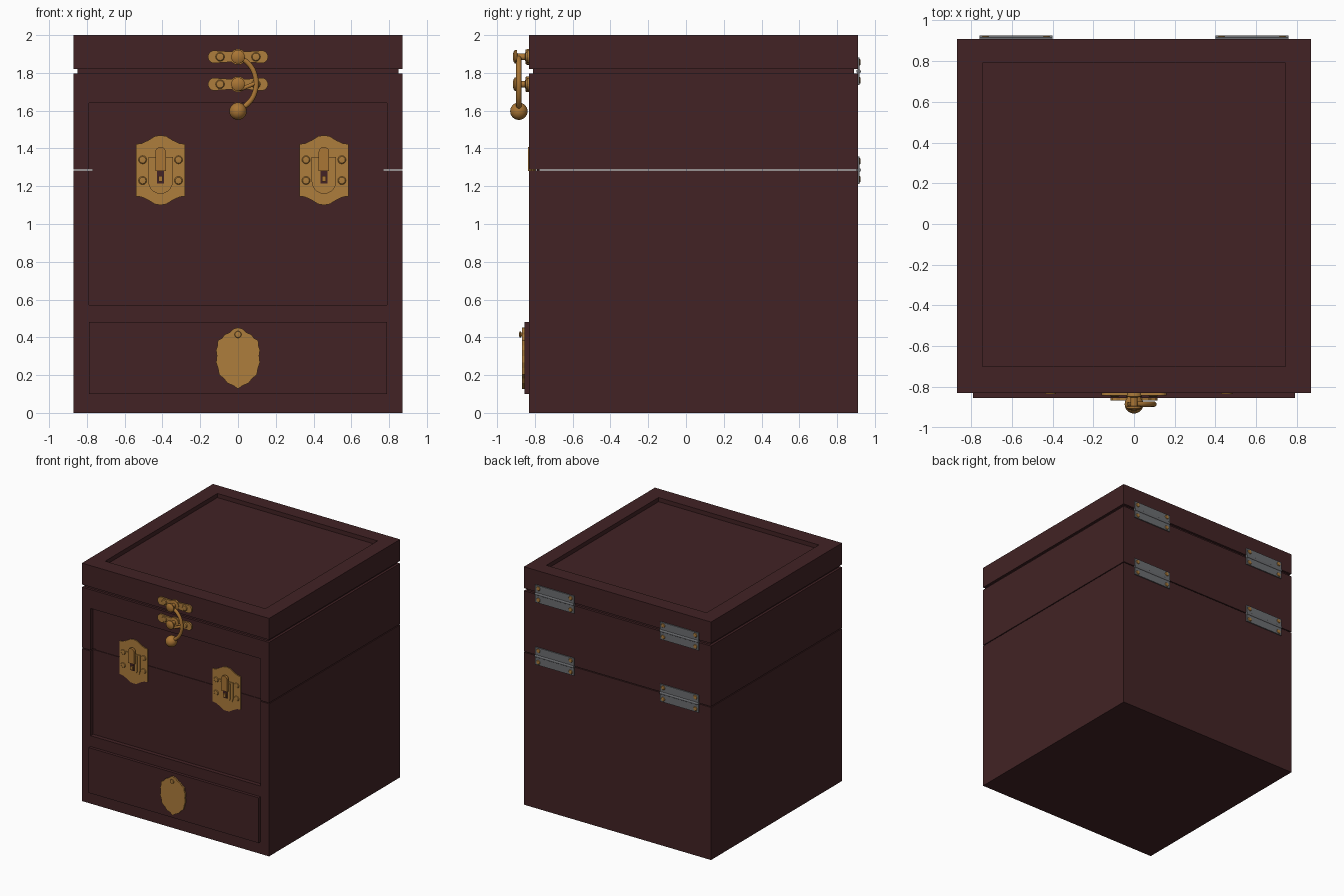
import bpy, bmesh, math
from mathutils import Matrix, Vector

cube = bpy.data.objects.get("Cube")
if cube:
    bpy.data.objects.remove(cube, do_unlink=True)


def material(name, rgb):
    m = bpy.data.materials.new(name)
    m.use_nodes = True
    m.diffuse_color = (*rgb, 1)
    m.node_tree.nodes["Principled BSDF"].inputs["Base Color"].default_value = (*rgb, 1)
    return m


WOOD = material("dark red wood", (0.054, 0.0165, 0.018))
BRASS = material("brass", (0.42, 0.205, 0.045))
BRONZE = material("deep brass", (0.40, 0.18, 0.035))
STEEL = material("grey steel", (0.15, 0.155, 0.165))


def finish(name, bm, mat, smooth=False):
    bmesh.ops.recalc_face_normals(bm, faces=bm.faces)
    me = bpy.data.meshes.new(name)
    bm.to_mesh(me)
    bm.free()
    me.materials.append(mat)
    ob = bpy.data.objects.new(name, me)
    bpy.context.collection.objects.link(ob)
    if smooth:
        activate(ob)
        bpy.ops.object.shade_smooth_by_angle(angle=math.radians(35))
    return ob


def activate(ob):
    bpy.ops.object.select_all(action='DESELECT')
    ob.select_set(True)
    bpy.context.view_layer.objects.active = ob


def box(name, x, y, z, mat=WOOD):
    bm = bmesh.new()
    bmesh.ops.create_cube(bm, size=1)
    for v in bm.verts:
        v.co = [lo + (c + 0.5) * (hi - lo) for c, (lo, hi) in zip(v.co, (x, y, z))]
    return finish(name, bm, mat)


def carve(ob, x, y, z):
    cutter = box("cutter", x, y, z)
    cutter.hide_render = True
    mod = ob.modifiers.new("recess", 'BOOLEAN')
    mod.operation, mod.object, mod.solver = 'DIFFERENCE', cutter, 'EXACT'
    activate(ob)
    bpy.ops.object.modifier_apply(modifier=mod.name)
    bpy.data.objects.remove(cutter, do_unlink=True)


def plate(name, outline, cx, cz, back, front, mat=BRASS):
    """Extrude an x/z outline from y = back to y = front."""
    bm = bmesh.new()
    face = bm.faces.new([bm.verts.new((cx + x, back, cz + z)) for x, z in outline])
    new = bmesh.ops.extrude_face_region(bm, geom=[face])["geom"]
    bmesh.ops.translate(bm, vec=(0, front - back, 0),
                        verts=[v for v in new if isinstance(v, bmesh.types.BMVert)])
    return finish(name, bm, mat)


def mirrored(half):
    """Complete a right-hand outline listed from top to bottom."""
    return half + [(-x, z) for x, z in reversed(half) if x > 0]


def arc(cx, cz, r, start, end, n=10):
    angles = [math.radians(start + (end - start) * i / n) for i in range(n + 1)]
    return [(cx + r * math.cos(a), cz + r * math.sin(a)) for a in angles]


def lathe(name, x, z, profile, mat=BRASS, steps=20):
    """Turn (radius, y) points about an axis along y."""
    bm = bmesh.new()
    verts = [bm.verts.new((r, y, 0)) for r, y in profile]
    edges = [bm.edges.new(pair) for pair in zip(verts, verts[1:])]
    bmesh.ops.spin(bm, geom=verts + edges, axis=(0, 1, 0), cent=(0, 0, 0),
                   angle=2 * math.pi, steps=steps)
    bmesh.ops.remove_doubles(bm, verts=bm.verts, dist=0.0001)
    bmesh.ops.translate(bm, vec=(x, 0, z), verts=bm.verts)
    return finish(name, bm, mat, True)


def rivet(name, x, z, y, r, h):
    """Low domed head standing h out from y."""
    return lathe(name, x, z, [(r, y), (r * 0.8, y + h * 0.7), (0, y + h)], BRASS, 12)


def tube(name, points, radius, mat=BRONZE):
    cu = bpy.data.curves.new(name, 'CURVE')
    cu.dimensions = '3D'
    cu.bevel_depth, cu.bevel_resolution = radius, 3
    cu.use_fill_caps = True
    cu.resolution_u = 8
    sp = cu.splines.new('BEZIER')
    sp.bezier_points.add(len(points) - 1)
    for bp, co in zip(sp.bezier_points, points):
        bp.co = co
        bp.handle_left_type = bp.handle_right_type = 'AUTO'
    ob = bpy.data.objects.new(name, cu)
    ob.data.materials.append(mat)
    bpy.context.collection.objects.link(ob)
    activate(ob)
    bpy.ops.object.convert(target='MESH')
    bpy.ops.object.shade_smooth_by_angle(angle=math.radians(40))
    return ob


# Wooden case: base, middle section, lid and the narrow neck under the lid
W, FRONT, BACK, FLOOR = 0.87, -0.83, 0.91, -0.795
sides, depth = (-W, W), (FRONT, BACK)
base = box("base_case", sides, depth, (0, 1.282))
middle = box("middle_case", sides, depth, (1.289, 1.798))
lid = box("lid", sides, depth, (1.82, 2))
box("lid_neck", (-W + 0.02, W - 0.02), (FRONT + 0.02, BACK - 0.02), (1.79, 1.83))

# Recessed front panel and lid panel
carve(base, (-0.79, 0.79), (-1, FLOOR), (0.57, 1.4))
carve(middle, (-0.79, 0.79), (-1, FLOOR), (1.2, 1.64))
carve(lid, (-0.745, 0.745), (-0.70, 0.79), (1.965, 2.1))
box("panel_backing", (-0.77, 0.77), (FLOOR + 0.005, FLOOR + 0.02), (1.27, 1.3))

# Drawer front with its scalloped plate
box("drawer_front", (-0.79, 0.79), (-0.855, -0.82), (0.10, 0.48))
scallops = [(0, 0.165), (0.025, 0.157), (0.045, 0.138), (0.07, 0.128), (0.085, 0.108),
            (0.107, 0.096), (0.108, 0.07), (0.116, 0.045), (0.112, 0.015), (0.116, -0.02),
            (0.106, -0.05), (0.1, -0.085), (0.075, -0.105), (0.055, -0.13), (0.025, -0.142),
            (0, -0.16)]
plate("drawer_plate", mirrored(scallops), 0, 0.287, -0.855, -0.868)
lathe("drawer_pin", 0, 0.415, [(0.01, -0.866), (0.01, -0.874), (0.018, -0.876),
                               (0.016, -0.882), (0, -0.885)])

# Pair of draw latches
latch = [(0, 0.185), (0.03, 0.18), (0.065, 0.158), (0.1, 0.142), (0.13, 0.138), (0.13, -0.138),
         (0.1, -0.142), (0.065, -0.158), (0.03, -0.18), (0, -0.185)]
keeper = [(0.065, 0.07)] + arc(0, -0.06, 0.065, 0, -180) + [(-0.065, 0.07)]
inner = [(0.045, 0.06)] + arc(0, -0.055, 0.045, 0, -180) + [(-0.045, 0.06)]
lever = [(0.028, -0.005)] + arc(0, 0.095, 0.028, 0, 180) + [(-0.028, -0.005)]
for side, cx in (("right", -0.41), ("left", 0.455)):
    cz = 1.285
    plate(side + "_latch_plate", mirrored(latch), cx, cz, FLOOR, -0.803)
    plate(side + "_latch_keeper", keeper, cx, cz, -0.802, -0.811)
    plate(side + "_latch_tongue", inner, cx, cz, -0.810, -0.818)
    plate(side + "_latch_lever", lever, cx, cz, -0.815, -0.836, BRONZE)
    box(side + "_latch_slot", (cx - 0.018, cx + 0.018), (-0.820, -0.815), (1.215, 1.28), WOOD)
    box(side + "_latch_hook", (cx - 0.011, cx + 0.011), (-0.832, -0.815), (1.225, 1.255), BRONZE)
    for dx in (-0.095, 0.095):
        for dz in (-0.055, 0.055):
            rivet(side + "_latch_rivet", cx + dx, cz + dz, -0.803, 0.022, -0.006)

# Swing clasp: two lobed plates with studs
lobe = (arc(0.125, 0, 0.034, -80, 80) + arc(0, 0, 0.042, 40, 140)
        + arc(-0.125, 0, 0.034, 100, 260) + arc(0, 0, 0.042, 220, 320))
stud = [(0.04, -0.838), (0.04, -0.848), (0.018, -0.852), (0.018, -0.893), (0.036, -0.896),
        (0.036, -0.906), (0.024, -0.914), (0, -0.917)]
for name, cz in (("upper", 1.885), ("lower", 1.74)):
    plate(name + "_clasp_plate", lobe, 0, cz, FRONT, -0.843)
    lathe(name + "_clasp_stud", 0, cz, stud, BRONZE)
    for x in (-0.095, 0.095):
        rivet(name + "_clasp_rivet", x, cz, -0.843, 0.024, -0.008)

# Swinging arm, catch hook and ball
Y = -0.885
tube("clasp_arm", [(0, Y, 1.885), (0.055, Y, 1.85), (0.092, Y, 1.78), (0.09, Y, 1.70),
                   (0.05, Y, 1.635), (0, Y, 1.605)], 0.014)
tube("clasp_hook", [(0.09, Y, 1.745), (0.05, Y, 1.728), (0, Y, 1.715), (-0.03, Y, 1.73)], 0.011)
bm = bmesh.new()
bmesh.ops.create_uvsphere(bm, u_segments=24, v_segments=14, radius=0.046,
                          matrix=Matrix.Translation(Vector((0, Y, 1.597))))
finish("clasp_ball", bm, BRONZE, True)

# Four steel hinges on the back
for cx in (-0.58, 0.58):
    for cz in (1.285, 1.808):
        for sign in (-1, 1):
            z = sorted((cz + sign * 0.006, cz + sign * 0.073))
            box("hinge_leaf", (cx - 0.18, cx + 0.18), (BACK, BACK + 0.009), z, STEEL)
            for dx in (-0.15, 0.15):
                rivet("hinge_screw", cx + dx, cz + sign * 0.048, BACK + 0.009, 0.018, 0.006)
        tube("hinge_knuckle", [(cx - 0.18, BACK + 0.004, cz), (cx + 0.18, BACK + 0.004, cz)],
             0.012, STEEL)
